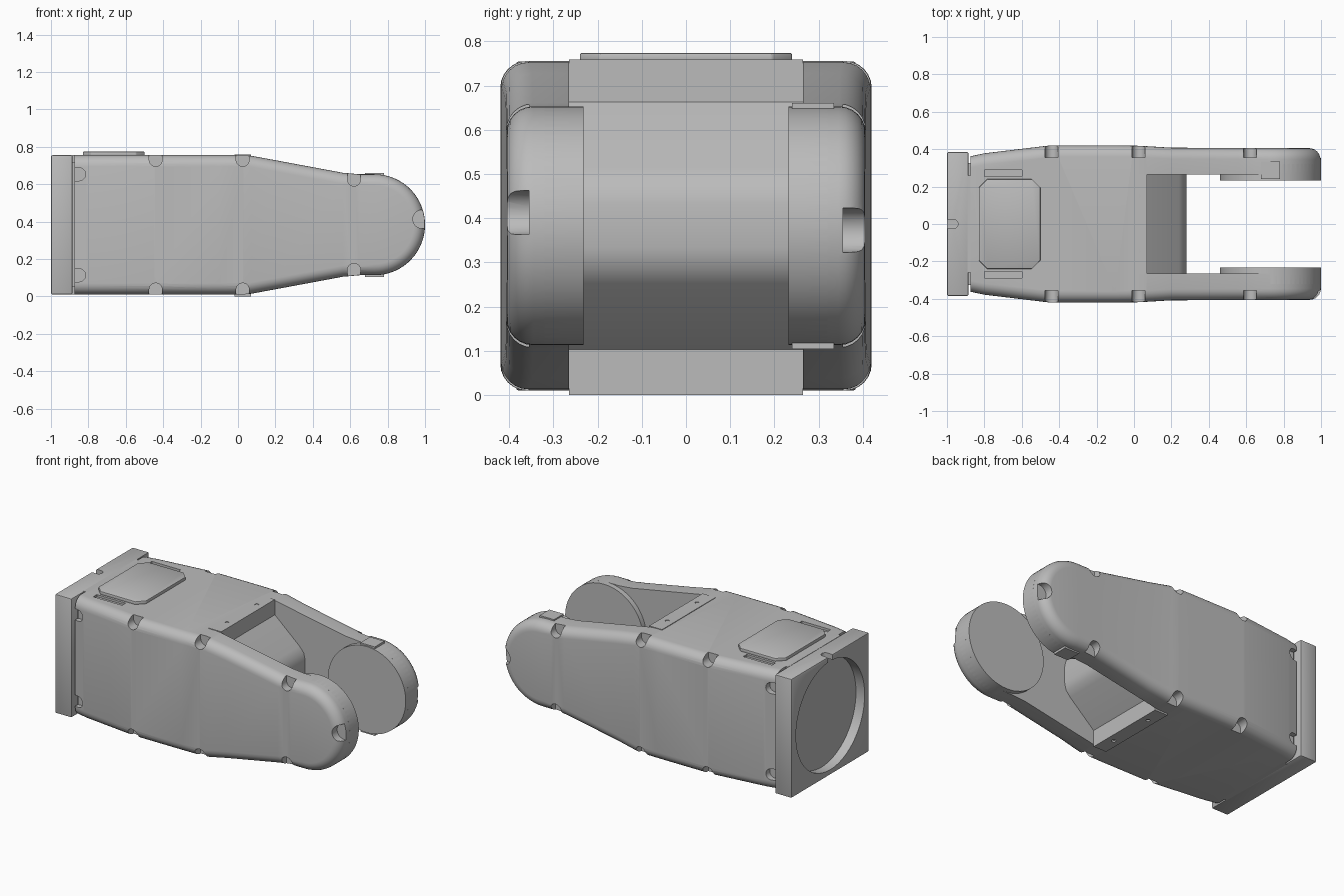
import bpy, bmesh
from math import sin, cos, pi

cube = bpy.data.objects.get("Cube")
if cube:
    bpy.data.objects.remove(cube, do_unlink=True)

grey = bpy.data.materials.new("cast grey")
grey.use_nodes = True
grey.diffuse_color = (0.5, 0.5, 0.5, 1)
grey.node_tree.nodes["Principled BSDF"].inputs["Base Color"].default_value = (0.5, 0.5, 0.5, 1)

MID = 0.383      # height of the long axis
TIP_X, TIP_R = 0.73, 0.27
FILLET = 0.06


def prism(bm, pts, lo, hi, axis):
    """Extrude a 2D outline along one axis."""
    def place(a, b, t):
        return {"x": (t, a, b), "y": (a, t, b), "z": (a, b, t)}[axis]
    rings = [[bm.verts.new(place(a, b, t)) for a, b in pts] for t in (lo, hi)]
    for ring in rings:
        bm.faces.new(ring)
    n = len(pts)
    for i in range(n):
        j = (i + 1) % n
        bm.faces.new((rings[0][i], rings[0][j], rings[1][j], rings[1][i]))


def rect(a0, a1, b0, b1):
    return [(a0, b0), (a1, b0), (a1, b1), (a0, b1)]


def circle(a, b, r, n=64):
    return [(a + r * cos(2 * pi * i / n), b + r * sin(2 * pi * i / n)) for i in range(n)]


def u_shape(a, b, r, ang, n=12):
    """Half round outline that opens towards the given angle."""
    dx, dy = cos(ang), sin(ang)
    arc = [ang + pi / 2 + pi * i / n for i in range(n + 1)]
    pts = [(a + r * cos(t), b + r * sin(t)) for t in arc]
    far = 0.2
    return pts + [(pts[-1][0] + far * dx, pts[-1][1] + far * dy),
                  (pts[0][0] + far * dx, pts[0][1] + far * dy)]


def make(name, bm, cutters=(), bevel=0):
    bmesh.ops.recalc_face_normals(bm, faces=bm.faces)
    mesh = bpy.data.meshes.new(name)
    bm.to_mesh(mesh)
    bm.free()
    ob = bpy.data.objects.new(name, mesh)
    bpy.context.scene.collection.objects.link(ob)
    if bevel:
        mod = ob.modifiers.new("soft edges", "BEVEL")
        mod.width, mod.segments, mod.limit_method = bevel, 2, "ANGLE"
    for c in cutters:
        mod = ob.modifiers.new("cut", "BOOLEAN")
        mod.operation, mod.solver, mod.object = "DIFFERENCE", "EXACT", c
    # bake the modifiers, then drop the cutters
    if ob.modifiers:
        dg = bpy.context.evaluated_depsgraph_get()
        baked = bpy.data.meshes.new_from_object(ob.evaluated_get(dg))
        ob.modifiers.clear()
        ob.data = baked
    for c in cutters:
        bpy.data.objects.remove(c, do_unlink=True)
    ob.data.materials.clear()
    ob.data.materials.append(grey)
    bpy.ops.object.select_all(action="DESELECT")
    ob.select_set(True)
    bpy.context.view_layer.objects.active = ob
    bpy.ops.object.shade_smooth_by_angle(angle=pi / 6)
    return ob


def cutter(name, shapes):
    bm = bmesh.new()
    for s in shapes:
        prism(bm, *s)
    ob = make(name, bm)
    ob.hide_render = True
    return ob


def solid(name, shapes, cutters=(), bevel=0):
    bm = bmesh.new()
    for s in shapes:
        prism(bm, *s)
    return make(name, bm, cutters, bevel)


# Arm body: half height and half width along x, with a rounded tip
heights = [(-0.875, 0.3725), (-0.8, 0.3725), (-0.45, 0.3725), (-0.1, 0.3725), (0.03, 0.3725),
           (0.07, 0.369), (0.2, 0.345), (0.56, 0.278), (0.65, 0.27)]
widths = [(-0.875, 0.362), (-0.8, 0.378), (-0.45, 0.42), (0, 0.42), (0.2, 0.408), (1, 0.405)]


def half_width(x):
    for (x0, w0), (x1, w1) in zip(widths, widths[1:]):
        if x <= x1:
            return w0 + (w1 - w0) * (x - x0) / (x1 - x0)
    return widths[-1][1]


def side_outline(inset):
    r = TIP_R - inset
    steps = 15
    lower = [(x, h - inset) for x, h in heights]
    lower += [(TIP_X + r * sin(t), r * cos(t))
              for t in (pi / 2 * i / (steps + 0.5) for i in range(steps + 1))]
    return [(x, MID - h) for x, h in lower] + [(x, MID + h) for x, h in reversed(lower)]


bm = bmesh.new()
SEG = 6
rings = []
for side in (-1, 1):
    order = range(SEG + 1) if side < 0 else range(SEG, -1, -1)
    for k in order:
        a = pi / 2 * k / SEG
        pts = side_outline(FILLET * (1 - sin(a)))
        rings.append([bm.verts.new((x, side * (half_width(x) - FILLET * (1 - cos(a))), z))
                      for x, z in pts])
N = len(rings[0])
for r0, r1 in zip(rings, rings[1:]):
    for i in range(N):
        j = (i + 1) % N
        bm.faces.new((r0[i], r0[j], r1[j], r1[i]))
for ring in (rings[0], rings[-1]):
    for j in range(N // 2 - 1):
        bm.faces.new((ring[j], ring[j + 1], ring[N - 2 - j], ring[N - 1 - j]))

# Fork opening with a blunt wedge-shaped web
half_web = [(0.07, 0.6), (0.07, 0.28), (0.24, 0.13), (0.27, 0.095), (0.28, 0.05)]
web = [(x, MID + z) for x, z in half_web] + [(x, MID - z) for x, z in reversed(half_web)]
fork = cutter("fork_cutter", [(web + [(1.3, MID - 0.6), (1.3, MID + 0.6)], -0.265, 0.265, "y")])

# Screw notches along the four long edges, the base corners and the tips
notches = []
for s in (-1, 1):
    y0, y1 = sorted((s * 0.355, s * 0.6))
    for up in (-1, 1):
        for x, h in ((-0.44, 0.347), (0.025, 0.347), (0.62, 0.242)):
            notches.append((u_shape(x, MID + up * h, 0.035, up * pi / 2), y0, y1, "y"))
        b0, b1 = sorted((s * 0.335, s * 0.6))
        notches.append((u_shape(-0.85, MID + up * 0.27, 0.035, pi), b0, b1, "y"))
    notches.append((u_shape(0.985, MID + 0.01 - s * 0.02, 0.05, 0), y0, y1, "y"))
    # shallow recess beside the cover pad
    r0, r1 = sorted((s * 0.255, s * 0.29))
    notches.append((rect(-0.8, -0.6, r0, r1), 0.742, 0.9, "z"))
make("arm_body", bm, [fork, cutter("notch_cutter", notches)])

# Joint discs on the inner side of each fork arm
for s, name in ((-1, "right_joint_disc"), (1, "left_joint_disc")):
    lo, hi = sorted((s * 0.232, s * 0.32))
    solid(name, [(circle(TIP_X, MID, TIP_R), lo, hi, "y")])
solid("disc_stop_tab", [(rect(0.68, 0.78, 0.104, 0.661), 0.24, 0.335, "y")])

# Mounting flange with a round bore, and the neck joining it to the body
bore = cutter("bore_cutter", [(circle(0, MID, 0.34), -1.1, -0.94, "x")])
key = cutter("key_cutter", [(u_shape(-0.965, 0, 0.024, pi), 0.72, 0.9, "z")])
solid("mounting_flange", [(rect(-0.385, 0.385, 0.01, 0.755), -1, -0.885, "x")], [bore, key], 0.008)
solid("neck", [(rect(-0.26, 0.26, 0.0105, 0.7555), -0.89, -0.86, "x")])
solid("neck_core", [(rect(-0.325, 0.325, 0.05, 0.715), -0.89, -0.86, "x")])

# Cover pad with clipped corners
cx, px, py, c = -0.665, 0.165, 0.24, 0.045
corner = [(px, py - c), (px - c, py), (c - px, py), (-px, py - c)]
pad = [(cx + x, y) for x, y in corner] + [(cx - x, -y) for x, y in corner]
solid("cover_pad", [(pad, 0.75, 0.774, "z")], bevel=0.005)

# Screwed strips above and below the web
for name, lo, hi in (("top_strip", 0.75, 0.759), ("bottom_strip", 0, 0.015)):
    holes = cutter("strip_holes", [(circle(0.025, y, 0.012, 16), lo - 0.1, hi + 0.1, "z")
                                   for y in (-0.145, 0.15)])
    solid(name, [(rect(-0.02, 0.07, -0.265, 0.265), lo, hi, "z")], [holes])
